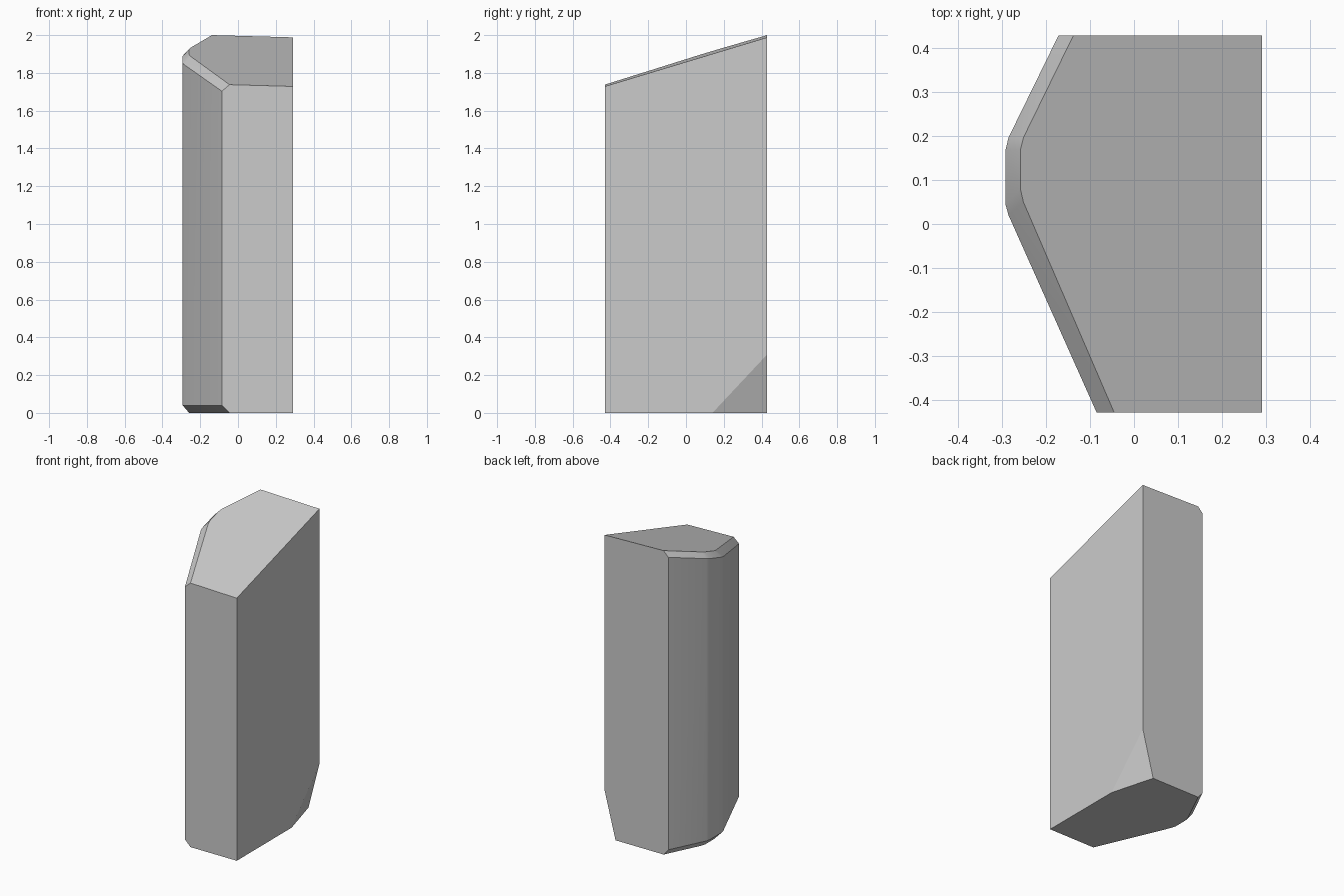
import bpy, bmesh
from mathutils import Vector

if "Cube" in bpy.data.objects:
    bpy.data.objects.remove(bpy.data.objects["Cube"])

# Plan outlines: full body, and the inset edge left by the chamfer
RIGHT = [(0.292, -0.43), (0.292, 0.43)]
OUTER = RIGHT + [(-0.172, 0.43), (-0.286, 0.197), (-0.293, 0.168),
                 (-0.293, 0.045), (-0.286, 0.02), (-0.085, -0.43)]
INNER = RIGHT + [(-0.138, 0.43), (-0.252, 0.197), (-0.259, 0.168),
                 (-0.259, 0.08), (-0.252, 0.05), (-0.045, -0.43)]
CHAMFER = 0.036


def top_z(x, y):
    """Height of the sloping top."""
    return 2.0 + 0.302 * (y - 0.43) - 0.028 * (x + 0.138)


bm = bmesh.new()


def ring(points, height):
    return [bm.verts.new((x, y, height(x, y))) for x, y in points]


def drop(i):
    return 0 if i < 2 else CHAMFER


# Sloped column with chamfered left edges; the right side stays sharp
base = ring(INNER, lambda x, y: 0)
low = ring(OUTER, lambda x, y: 0.04)
high = ring(OUTER, lambda x, y: top_z(x, y) - CHAMFER)
top = ring(INNER, top_z)
for a, b in ((base, low), (low, high), (high, top)):
    for i in range(len(a)):
        j = (i + 1) % len(a)
        bm.faces.new((a[i], a[j], b[j], b[i]))
bm.faces.new(top)
bm.faces.new(base[::-1])
bmesh.ops.recalc_face_normals(bm, faces=bm.faces[:])
bmesh.ops.dissolve_limit(bm, angle_limit=0.01, verts=bm.verts[:], edges=bm.edges[:])

# Slice off the lower back right corner
p, q, r = Vector((0.292, 0.43, 0.31)), Vector((0.292, 0.14, 0)), Vector((0.212, 0.43, 0))
normal = (q - p).cross(r - p).normalized()
if normal.x < 0:
    normal.negate()
cut = bmesh.ops.bisect_plane(bm, geom=bm.verts[:] + bm.edges[:] + bm.faces[:],
                             plane_co=p, plane_no=normal, clear_outer=True)
edges = [e for e in cut["geom_cut"] if isinstance(e, bmesh.types.BMEdge)]
bmesh.ops.holes_fill(bm, edges=edges)
bmesh.ops.recalc_face_normals(bm, faces=bm.faces[:])

mesh = bpy.data.meshes.new("stone_column")
bm.to_mesh(mesh)
bm.free()
column = bpy.data.objects.new("stone_column", mesh)
bpy.context.collection.objects.link(column)

grey = bpy.data.materials.new("stone_grey")
grey.diffuse_color = (0.6, 0.6, 0.6, 1)
grey.use_nodes = True
grey.node_tree.nodes["Principled BSDF"].inputs["Base Color"].default_value = grey.diffuse_color
mesh.materials.append(grey)

# Soften only the shallow corners
bpy.context.view_layer.objects.active = column
column.select_set(True)
bpy.ops.object.shade_smooth_by_angle(angle=0.32)
